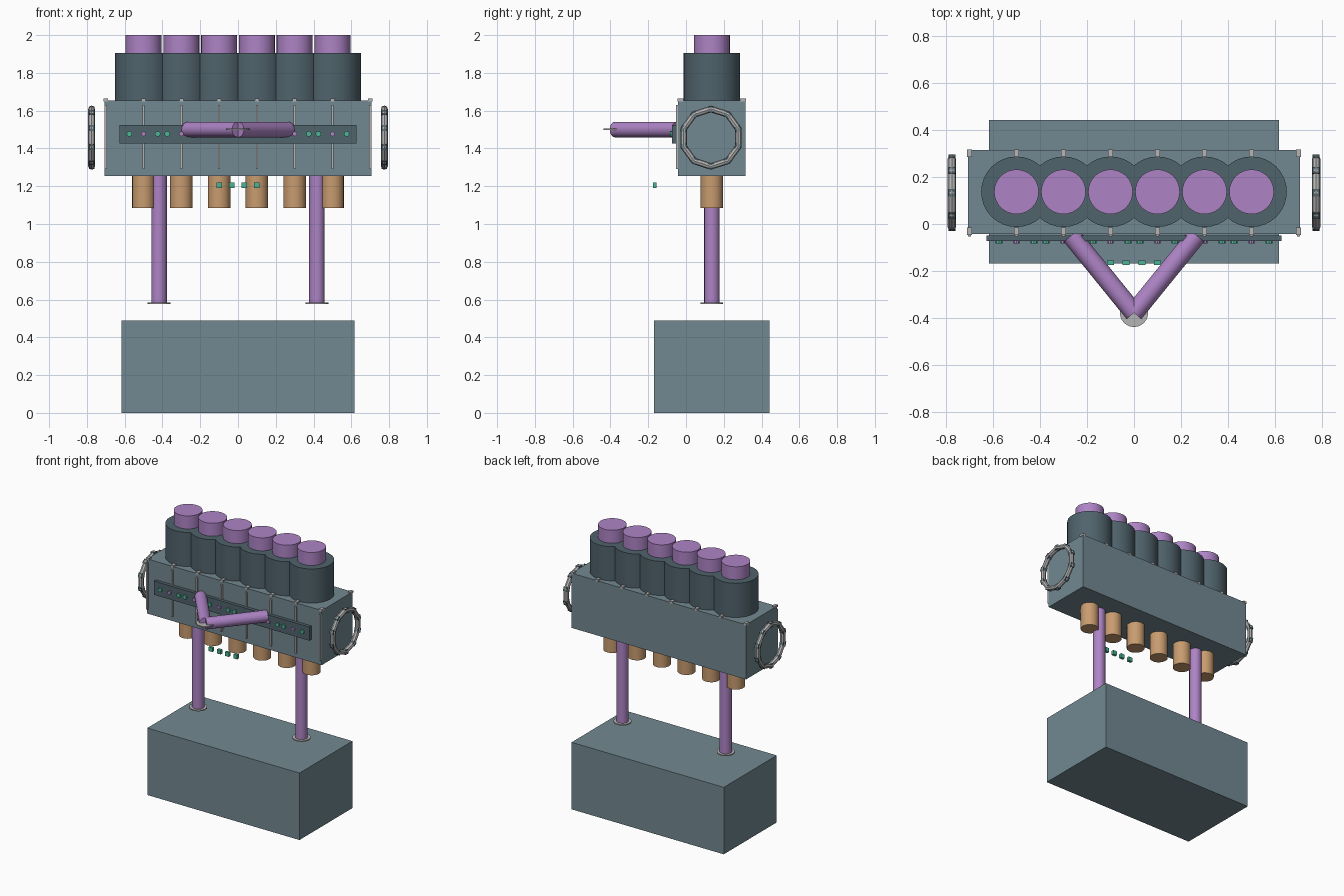
import bpy
import math
from mathutils import Vector

cube = bpy.data.objects.get("Cube")
if cube:
    bpy.data.objects.remove(cube, do_unlink=True)


def material(name, r, g, b):
    m = bpy.data.materials.new(name)
    m.use_nodes = True
    colour = (r, g, b, 1)
    m.diffuse_color = colour
    m.node_tree.nodes["Principled BSDF"].inputs["Base Color"].default_value = colour
    return m


SLATE = material("slate", 0.17, 0.25, 0.285)
DARK = material("dark slate", 0.08, 0.125, 0.15)
PURPLE = material("purple", 0.42, 0.23, 0.56)
COPPER = material("copper", 0.58, 0.33, 0.16)
GREY = material("light grey", 0.46, 0.46, 0.46)
GREEN = material("green", 0.07, 0.46, 0.30)

MID_Y = 0.137          # shared centre line of the block, rods and base
CELLS = [-0.5 + 0.2 * i for i in range(6)]


def finish(name, mat, smooth=False):
    ob = bpy.context.object
    ob.name = name
    ob.data.materials.append(mat)
    if smooth:
        bpy.ops.object.shade_smooth_by_angle()
    return ob


def box(name, centre, size, mat, rot=(0, 0, 0)):
    bpy.ops.mesh.primitive_cube_add(size=1, location=centre, rotation=rot)
    bpy.context.object.scale = size
    return finish(name, mat)


def rod(name, a, b, radius, mat, sides=24):
    a, b = Vector(a), Vector(b)
    bpy.ops.mesh.primitive_cylinder_add(
        vertices=sides, radius=radius, depth=(b - a).length, location=(a + b) / 2,
        rotation=(b - a).to_track_quat("Z", "Y").to_euler())
    return finish(name, mat, sides > 12)


# Base and main block
box("base_tank", (0, MID_Y, 0.245), (1.232, 0.612, 0.49), SLATE)
box("main_block", (0, MID_Y, 1.455), (1.414, 0.357, 0.40), SLATE)

# Cylinder row with pistons above and copper plugs below
for x in CELLS:
    rod("cylinder", (x, MID_Y, 1.60), (x, MID_Y, 1.905), 0.15, DARK, 32)
    rod("piston", (x, MID_Y, 1.70), (x, MID_Y, 2.0), 0.095, PURPLE, 32)
    rod("copper_plug", (x, MID_Y, 1.085), (x, MID_Y, 1.30), 0.06, COPPER)

# Grey ribs on the front and studs along the top edges
for x in CELLS + [-0.7, 0.7]:
    box("front_rib", (x, -0.047, 1.46), (0.012, 0.014, 0.34), GREY)
    for y in (-0.03, 0.301):
        box("top_stud", (x, y, 1.657), (0.022, 0.032, 0.016), GREY)

# Front rail with coloured indicators
box("front_rail", (0, -0.061, 1.475), (1.256, 0.024, 0.10), DARK)
for x in CELLS:
    rod("purple_indicator", (x, -0.06, 1.477), (x, -0.084, 1.477), 0.013, PURPLE, 8)
    for dx in (-0.075, 0.075):
        rod("green_indicator", (x + dx, -0.06, 1.477), (x + dx, -0.084, 1.477),
            0.015, GREEN, 8)

# Row of small hanging lights
for i in range(4):
    box("small_light", (-0.1 + i * 0.0667, -0.165, 1.205), (0.03, 0.02, 0.03), GREEN)

for side in (-1, 1):
    # Supporting legs with foot discs
    x = side * 0.418
    rod("support_leg", (x, MID_Y, 0.58), (x, MID_Y, 1.30), 0.041, PURPLE, 16)
    rod("leg_disc", (x, MID_Y, 0.576), (x, MID_Y, 0.584), 0.06, GREY)

    # Angled front arm
    rod("front_arm", (0, -0.378, 1.5), (side * 0.267, -0.049, 1.5), 0.041, PURPLE, 16)

    # End ring with dark blocks around it
    x = side * 0.775
    bpy.ops.mesh.primitive_torus_add(
        major_segments=10, minor_segments=8, major_radius=0.152, minor_radius=0.018,
        location=(x, MID_Y - 0.005, 1.457), rotation=(0, math.pi / 2, 0))
    finish("end_ring", GREY)
    for i in range(10):
        a = math.tau * i / 10
        box("ring_block", (x, MID_Y - 0.005 + 0.150 * math.sin(a), 1.457 + 0.150 * math.cos(a)),
            (0.03, 0.032, 0.032), DARK, (-a, 0, 0))

# Disc at the arm elbow
rod("elbow_disc", (0, -0.378, 1.497), (0, -0.378, 1.505), 0.06, GREY)
